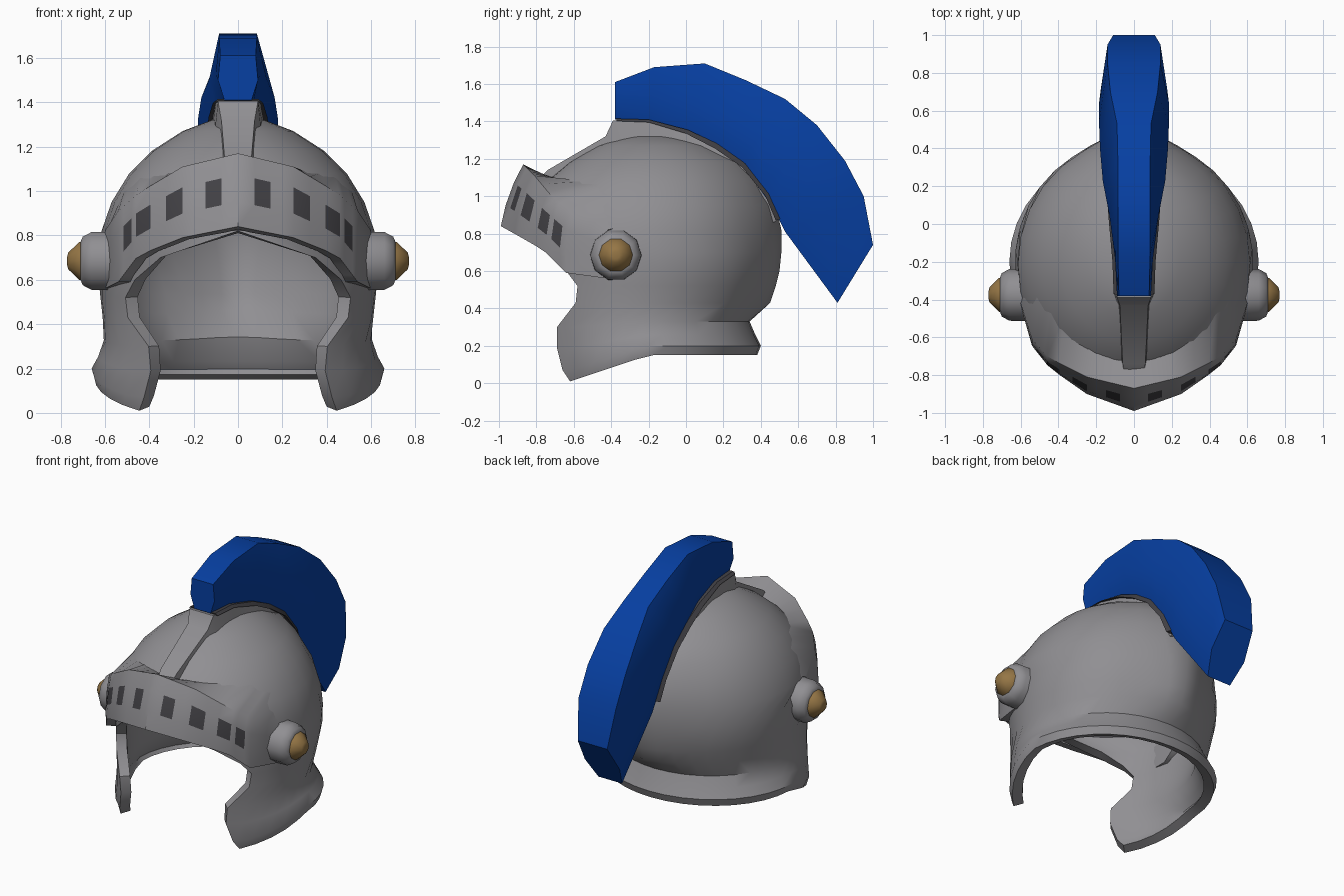
import bpy, bmesh, math

if "Cube" in bpy.data.objects:
    bpy.data.objects.remove(bpy.data.objects["Cube"])


def material(name, rgb):
    m = bpy.data.materials.new(name)
    m.diffuse_color = (*rgb, 1)
    m.use_nodes = True
    m.node_tree.nodes["Principled BSDF"].inputs["Base Color"].default_value = m.diffuse_color
    return m


STEEL = material("steel grey", (0.28, 0.275, 0.29))
DARK = material("dark slot grey", (0.055, 0.053, 0.06))
BLUE = material("plume blue", (0.002, 0.05, 0.36))
GOLD = material("dull gold", (0.30, 0.18, 0.06))


def finish(bm, name, mats, angle=40, thickness=0):
    me = bpy.data.meshes.new(name)
    bm.to_mesh(me)
    bm.free()
    ob = bpy.data.objects.new(name, me)
    bpy.context.collection.objects.link(ob)
    for m in mats:
        me.materials.append(m)
    bpy.ops.object.select_all(action='DESELECT')
    ob.select_set(True)
    bpy.context.view_layer.objects.active = ob
    if thickness:
        s = ob.modifiers.new("thickness", 'SOLIDIFY')
        s.thickness, s.offset = thickness, -1
        bpy.ops.object.modifier_apply(modifier=s.name)
    bpy.ops.object.shade_smooth_by_angle(angle=math.radians(angle))
    return ob


def grid(name, rows, mats, thickness, rule=None, cap=False):
    """Sheet of quads from rows of points, thickened inward."""
    bm = bmesh.new()
    v = [[bm.verts.new(p) for p in row] for row in rows]
    for r in range(len(v) - 1):
        for c in range(len(v[0]) - 1):
            f = bm.faces.new((v[r][c], v[r][c + 1], v[r + 1][c + 1], v[r + 1][c]))
            if rule:
                f.material_index = rule(r, c)
    if cap:
        bm.faces.new(v[-1][:-1])
    bmesh.ops.remove_doubles(bm, verts=bm.verts, dist=0.0005)
    return finish(bm, name, mats, 40, thickness)


def loft(name, sections, mat, angle=40):
    """Closed solid through equal sized cross-sections."""
    bm = bmesh.new()
    v = [[bm.verts.new(p) for p in s] for s in sections]
    n = len(v[0])
    for a, b in zip(v, v[1:]):
        for i in range(n):
            j = (i + 1) % n
            bm.faces.new((a[i], a[j], b[j], b[i]))
    bm.faces.new(v[0])
    bm.faces.new(v[-1])
    bmesh.ops.recalc_face_normals(bm, faces=bm.faces)
    return finish(bm, name, [mat], angle)


def strip(name, stations, mat):
    """Ridge in the middle: outer y z, inner y z, half width."""
    loft(name, [[(-w * 1.2, iy, iz), (-w, oy, oz), (w, oy, oz), (w * 1.2, iy, iz)]
                for oy, oz, iy, iz, w in stations], mat, 35)


# Helmet shell: rings of height, back y, front y, half width, cheek drop, cheek edge y
RINGS = [
    (0.15, 0.38, -0.78, 0.645, -0.14, -0.62),
    (0.20, 0.40, -0.80, 0.66, -0.13, -0.66),
    (0.26, 0.37, -0.82, 0.63, -0.07, -0.69),
    (0.33, 0.34, -0.84, 0.605, -0.03, -0.69),
    (0.43, 0.39, -0.85, 0.61, 0, -0.59),
    (0.52, 0.42, -0.85, 0.62, 0, -0.58),
    (0.60, 0.44, -0.85, 0.63, 0, -0.64),
    (0.70, 0.45, -0.86, 0.63, 0, -0.75),
    (0.82, 0.45, -0.88, 0.615, 0, None),
    (0.95, 0.42, -0.85, 0.57, 0, None),
    (1.08, 0.35, -0.75, 0.49, 0, None),
    (1.18, 0.26, -0.63, 0.39, 0, None),
    (1.27, 0.12, -0.48, 0.25, 0, None),
    (1.32, -0.03, -0.34, 0.12, 0, None),
]
COLS = 28
rows = []
for z, yb, yf, w, drop, edge in RINGS:
    yc, e = (yb + yf) / 2, (yb - yf) / 2
    span = math.pi if edge is None else math.acos((edge - yc) / e)
    row = []
    for i in range(COLS + 1):
        a = span * (2 * i / COLS - 1)
        x, y = -w * math.sin(a), yc + e * math.cos(a)
        s = min(1, max(0, (-0.2 - y) / 0.42))
        if 0.4 < z < 1.2 and y > 0:     # soft keel down the back
            y += 0.06 * max(0, 1 - abs(x) / 0.28)
        row.append((x, y, z + drop * s))
    rows.append(row)
# the strip hidden behind the visor slots is dark
grid("helmet_shell", rows, [STEEL, DARK], 0.065,
     lambda r, c: int(r == 8 and not 4 <= c < COLS - 4), cap=True)

# Raised visor: lower edge, upper edge and the line where it meets the dome (x, y, z)
LOWER = [(0, -0.99, 0.84), (0.25, -0.90, 0.79), (0.45, -0.76, 0.71), (0.54, -0.64, 0.59), (0.60, -0.42, 0.56)]
UPPER = [(0, -0.87, 1.17), (0.25, -0.81, 1.11), (0.45, -0.71, 0.99), (0.54, -0.61, 0.91), (0.60, -0.42, 0.82)]
BLEND = [(0, -0.73, 1.09), (0.25, -0.65, 1.09), (0.45, -0.44, 1.08), (0.54, -0.38, 1.0), (0.60, -0.34, 0.84)]


def along(pts, x):
    for a, b in zip(pts, pts[1:]):
        if x <= b[0] + 1e-6:
            t = (x - a[0]) / (b[0] - a[0])
            return [p + (q - p) * t for p, q in zip(a, b)]


half = [0, 0.075, 0.147, 0.20, 0.25, 0.325, 0.395, 0.46, 0.48, 0.517, 0.54, 0.575, 0.60]
xs = [-x for x in reversed(half[1:])] + half
slots = [(0.075, 0.147), (0.25, 0.325), (0.395, 0.46), (0.48, 0.517)]
rows = []
for v, bulge in ((0, 0), (0.34, 0.015), (0.71, 0.015), (1, 0)):
    row = []
    for x in xs:
        lo, hi = along(LOWER, abs(x)), along(UPPER, abs(x))
        row.append((x, lo[1] + (hi[1] - lo[1]) * v - bulge, lo[2] + (hi[2] - lo[2]) * v))
    rows.append(row)
rows.append([(x * 0.95, *along(BLEND, abs(x))[1:]) for x in xs])


def slot_rule(r, c):
    mid = abs(xs[c] + xs[c + 1]) / 2
    return int(r == 1 and any(a < mid < b for a, b in slots))


grid("visor", rows, [STEEL, DARK], 0.06, slot_rule)

# Forehead ridge rising into the crest holder
strip("crest_holder", [
    (-0.80, 1.08, -0.74, 1.00, 0.05), (-0.74, 1.14, -0.70, 1.04, 0.06),
    (-0.43, 1.32, -0.42, 1.22, 0.075), (-0.39, 1.405, -0.37, 1.24, 0.09),
    (-0.20, 1.40, -0.20, 1.26, 0.10), (0.0, 1.345, -0.03, 1.24, 0.11),
    (0.16, 1.27, 0.09, 1.17, 0.12), (0.31, 1.17, 0.22, 1.07, 0.12),
    (0.44, 1.01, 0.33, 0.95, 0.12), (0.49, 0.87, 0.38, 0.82, 0.10)], STEEL)

# Thin dark seat showing along the foot of the plume
strip("plume_seat", [
    (-0.375, 1.415, -0.37, 1.402, 0.090), (-0.20, 1.41, -0.20, 1.395, 0.095),
    (0.01, 1.355, 0.0, 1.335, 0.11), (0.17, 1.28, 0.155, 1.255, 0.12),
    (0.32, 1.18, 0.30, 1.155, 0.125), (0.45, 1.02, 0.425, 1.0, 0.125),
    (0.51, 0.88, 0.48, 0.87, 0.12)], DARK)

# Plume: outer y z, inner y z, outer half width, middle half width
PLUME = [
    (-0.38, 1.61, -0.38, 1.41, 0.08, 0.09),
    (-0.17, 1.69, -0.20, 1.39, 0.085, 0.10),
    (0.10, 1.71, 0.0, 1.335, 0.085, 0.13),
    (0.32, 1.62, 0.15, 1.26, 0.085, 0.165),
    (0.53, 1.52, 0.29, 1.17, 0.09, 0.18),
    (0.70, 1.38, 0.40, 1.03, 0.125, 0.185),
    (0.85, 1.19, 0.47, 0.93, 0.14, 0.185),
    (0.95, 1.00, 0.53, 0.81, 0.14, 0.175),
    (1.00, 0.74, 0.81, 0.43, 0.11, 0.13),
]
sections = []
for oy, oz, iy, iz, wo, wm in PLUME:
    my, mz = iy + (oy - iy) * 0.45, iz + (oz - iz) * 0.45
    wi = wm * 0.68
    sections.append([(-wi, iy, iz), (-wm, my, mz), (-wo, oy, oz),
                     (wo, oy, oz), (wm, my, mz), (wi, iy, iz)])
loft("plume", sections, BLUE, 35)


# Visor pivots on both sides: steel boss with a gold stud
def ring(x, r, sides=10):
    return [(x, -0.375 + r * math.cos(2 * math.pi * i / sides),
             0.685 + r * math.sin(2 * math.pi * i / sides)) for i in range(sides)]


for side, s in (("right", 1), ("left", -1)):
    loft(side + "_pivot_boss", [ring(s * x, r) for x, r in
         ((0.52, 0.14), (0.66, 0.137), (0.70, 0.115), (0.71, 0.09))], STEEL)
    loft(side + "_pivot_stud", [ring(s * x, r) for x, r in
         ((0.69, 0.092), (0.715, 0.09), (0.765, 0.04), (0.77, 0.02))], GOLD)
